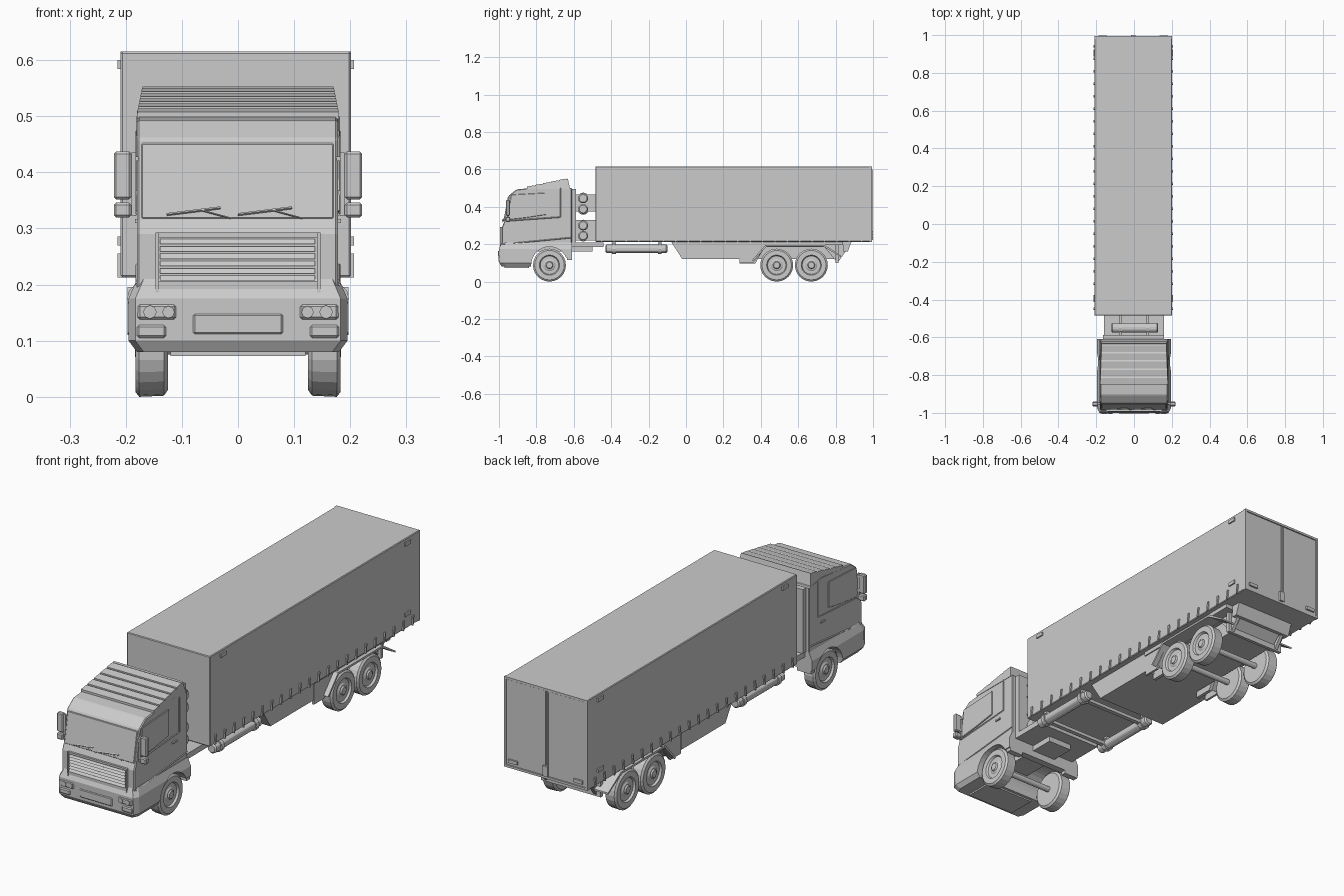
import bpy, bmesh, math
from mathutils import Vector, Matrix


def finish(name, bm, bevel=0):
    bmesh.ops.recalc_face_normals(bm, faces=bm.faces)
    me = bpy.data.meshes.new(name)
    bm.to_mesh(me)
    bm.free()
    ob = bpy.data.objects.new(name, me)
    bpy.context.collection.objects.link(ob)
    if bevel:
        m = ob.modifiers.new("bevel", 'BEVEL')
        m.width, m.segments, m.limit_method = bevel, 1, 'ANGLE'
    return ob


def loft(name, rings, bevel=0):
    bm = bmesh.new()
    rs = [[bm.verts.new(p) for p in r] for r in rings]
    n = len(rs[0])
    for a, b in zip(rs, rs[1:]):
        for i in range(n):
            bm.faces.new((a[i], a[(i + 1) % n], b[(i + 1) % n], b[i]))
    bm.faces.new(rs[0])
    bm.faces.new(rs[-1])
    return finish(name, bm, bevel)


def prism(name, pts, x0, x1, bevel=0):
    """Side (y, z) profile extruded along x."""
    return loft(name, [[(x, y, z) for y, z in pts] for x in (x0, x1)], bevel)


def box(name, x, y, z, bevel=0):
    """Box from its x, y and z ranges."""
    return prism(name, [(y[0], z[0]), (y[1], z[0]), (y[1], z[1]), (y[0], z[1])], x[0], x[1], bevel)


def rod(name, a, b, r, seg=12, bevel=0):
    a, b = Vector(a), Vector(b)
    bm = bmesh.new()
    rot = (b - a).to_track_quat('Z', 'Y').to_matrix().to_4x4()
    bmesh.ops.create_cone(bm, cap_ends=True, segments=seg, radius1=r, radius2=r,
                          depth=(b - a).length, matrix=Matrix.Translation((a + b) / 2) @ rot)
    return finish(name, bm, bevel)


def cut(ob, cutter):
    m = ob.modifiers.new("cut", 'BOOLEAN')
    m.operation, m.object, m.solver = 'DIFFERENCE', cutter, 'EXACT'
    cutter.hide_render = True
    cutter.hide_set(True)


def wheel(name, s, y):
    prof = [(.125, .004), (.125, .076), (.132, .086), (.176, .088), (.183, .079), (.183, .054),
            (.174, .049), (.174, .032), (.178, .026), (.178, .02), (.184, .016), (.184, .003)]
    n = 24
    rings = []
    for x, r in prof:
        rings.append([(s * x, y + r * math.cos(t * math.tau / n), .088 + r * math.sin(t * math.tau / n))
                      for t in range(n)])
    return loft(name, rings)


# cab upper shell
prism("cab_shell", [(-.61, .19), (-.61, .5), (-.70, .513), (-.905, .493), (-.948, .46),
                    (-.974, .315), (-.984, .29), (-.984, .19)], -.18, .178, .004)

# cab lower body with wheel arches and rear cut
rings = []
for z, w, f in ((.08, .18, -.985), (.1, .195, -.998), (.175, .195, -1), (.21, .18, -.984)):
    rings.append([(-w, -.61, z), (-w, f + .025, z), (-w + .012, f, z),
                  (w - .012, f, z), (w, f + .025, z), (w, -.61, z)])
lower = loft("cab_lower_body", rings)
cut(lower, rod("arch_cutter", (-.3, -.73, .088), (.3, -.73, .088), .098, 32))
cut(lower, box("rear_cutter", (-.3, .3), (-.70, -.5), (0, .13)))

# roof wind deflector with louvre steps, narrowing upward
pts = [(-.62, .495), (-.85, .495)]
for i in range(5):
    y, z = -.85 + i * .043, .508 + i * .009
    pts += [(y, z), (y + .035, z + .006), (y + .043, z + .003)]
pts.append((-.632, .553))
loft("roof_deflector", [[(s * (.18 - max(0, z - .505) * .2), y, z) for y, z in pts] for s in (-1, 1)])

# windscreen frame and pane, wipers
prism("windscreen", [(-.977, .318), (-.953, .452), (-.945, .452), (-.965, .318)], -.172, .17, .002)
for x in (-.127, 0):
    rod("wiper", (x, -.979, .325), (x + .096, -.977, .337), .0025, 4)
    rod("wiper_arm", (x + .06, -.979, .333), (x + .115, -.983, .318), .0015, 4)

# grille frame and slats
for x in (-.147, .141):
    box("grille_side", (x, x + .006), (-.995, -.97), (.183, .293))
box("grille_top", (-.147, .147), (-.992, -.97), (.284, .293))
box("grille_bottom", (-.141, .141), (-.992, -.97), (.19, .206))
for i in range(6):
    z = .207 + i * .013
    prism("grille_slat", [(-.994, z), (-.98, z), (-.98, z + .009), (-.987, z + .009)], -.139, .137)

# number plate and step bar under bumper
box("plate_panel", (-.08, .08), (-1.003, -.99), (.112, .148), .003)
box("under_bumper", (-.12, .12), (-.97, -.84), (.073, .085))

for s in (-1, 1):
    # lights
    box("headlight", (s * .107, s * .182), (-1.003, -.98), (.135, .168), .007)
    for cx, r in ((.124, .011), (.157, .012)):
        rod("headlight_lens", (s * cx, -1.0, .151), (s * cx, -1.006, .151), r, 8)
    box("fog_light", (s * .128, s * .18), (-1.003, -.98), (.105, .128), .004)
    # mirrors
    box("mirror", (s * .19, s * .221), (-.962, -.942), (.352, .437), .004)
    box("small_mirror", (s * .19, s * .221), (-.965, -.94), (.32, .346), .004)
    box("mirror_post", (s * .182, s * .19), (-.957, -.947), (.322, .435))
    for z in (.333, .36, .42):
        box("mirror_arm", (s * .17, s * .2), (-.953, -.945), (z, z + .008))
    # side window and door outline
    prism("side_window", [(-.955, .33), (-.935, .465), (-.745, .475), (-.745, .358), (-.85, .342)],
          s * .17, s * .183, .002)
    door = [(-.955, .325), (-.67, .345), (-.67, .5)]
    for (y0, z0), (y1, z1) in zip(door, door[1:]):
        rod("door_trim", (s * .179, y0, z0), (s * .179, y1, z1), .003, 4)
    rod("cab_crease", (s * .18, -.975, .2), (s * .18, -.612, .235), .003, 4)
    box("door_handle", (s * .178, s * .184), (-.72, -.69), (.31, .317))
    # rear mudflap of the front arch
    box("front_mudflap", (s * .12, s * .19), (-.635, -.61), (.115, .15))

# wheels and axles
for y in (-.73, .485, .67):
    for s in (-1, 1):
        wheel("wheel", s, y)
    rod("axle", (-.13, y, .088), (.13, y, .088), .013)

# tractor chassis and equipment behind the cab
box("chassis", (-.16, .16), (-.63, -.44), (.185, .21))
box("chassis_spine", (-.06, .06), (-.85, -.5), (.16, .2))
box("cab_back_panel", (-.165, .16), (-.61, -.587), (.21, .495))
for z in (.445, .388, .3, .245):
    rod("air_tank", (-.12, -.55, z), (.128, -.55, z), .027, 12, .006)
    for x in (-.08, .065):
        rod("tank_band", (x, -.55, z), (x + .015, -.55, z), .031, 12)
for z in ((.22, .33), (.375, .465)):
    for x in (-.08, .065):
        box("tank_bracket", (x, x + .015), (-.59, -.48), z)

# trailer body
X0, X1 = -.209, .201
box("trailer_body", (X0, X1), (-.485, .985), (.213, .615), .003)
for x in (X0, X1 - .008):
    box("door_frame_side", (x, x + .008), (.98, .994), (.213, .615))
for z in (.213, .605):
    box("door_frame_rail", (X0, X1), (.98, .994), (z, z + .01))
for a, b in ((X0 + .01, -.006), (-.002, X1 - .01)):
    box("rear_door", (a, b), (.98, .991), (.225, .603))
rod("lock_bar", (-.014, .994, .222), (-.014, .994, .6), .003, 6)
box("door_latch", (-.016, .008), (.985, 1.0), (.225, .27))
for cx in (-.165, .157):
    box("rear_lamp", (cx - .022, cx + .022), (.985, .999), (.237, .252))

# curtain buckles and side marker lamps
for x, s in ((X0, -1), (X1, 1)):
    for i in range(22):
        y = -.455 + i * .0662
        prism("curtain_buckle", [(y, .213), (y + .007, .213), (y + .012, .255), (y + .003, .255)],
              x - s * .004, x + s * .006)
    for y, z in ((-.395, .592), (.905, .592), (.905, .278)):
        box("marker_lamp", (x - s * .004, x + s * .006), (y - .019, y + .019), (z - .008, z + .008))

# underfloor locker
prism("underfloor_locker", [(-.08, .214), (-.02, .12), (.29, .12), (.29, .214)], -.18, .174)

# side tubes with brackets
for s in (-1, 1):
    rod("side_tube", (s * .17, -.43, .175), (s * .17, -.1, .175), .023, 12, .006)
    for y in (-.385, -.14):
        rod("tube_band", (s * .17, y - .01, .175), (s * .17, y + .01, .175), .028, 12)
        box("tube_hanger", (s * .16, s * .18), (y - .008, y + .008), (.175, .215))
for y in (-.385, -.14):
    box("tube_crossbar", (-.17, .17), (y - .01, y + .01), (.165, .18))

# bogie frame, side plates and mudguards
prism("bogie_frame", [(.285, .214), (.285, .12), (.81, .12), (.86, .17), (.885, .214)], -.11, .11)
box("rear_crossmember", (-.15, .145), (.8, .815), (.1, .195))
prism("rear_hanger", [(.84, .214), (.84, .16), (.865, .16), (.885, .214)], -.15, .145)
for s in (-1, 1):
    prism("bogie_side_plate", [(.285, .214), (.285, .096), (.37, .096), (.42, .185), (.74, .185),
                               (.81, .1), (.86, .17), (.86, .214)], s * .115, s * .13)
    prism("mudguard", [(.36, .11), (.43, .187), (.735, .187), (.83, .13), (.83, .138),
                       (.74, .196), (.425, .196), (.353, .115)], s * .115, s * .197)
    prism("mudguard_stay", [(.285, .214), (.285, .1), (.36, .1), (.43, .19), (.43, .214)],
          s * .165, s * .175)
    box("subframe_rail", (s * .11, s * .18), (.285, .84), (.195, .214))
